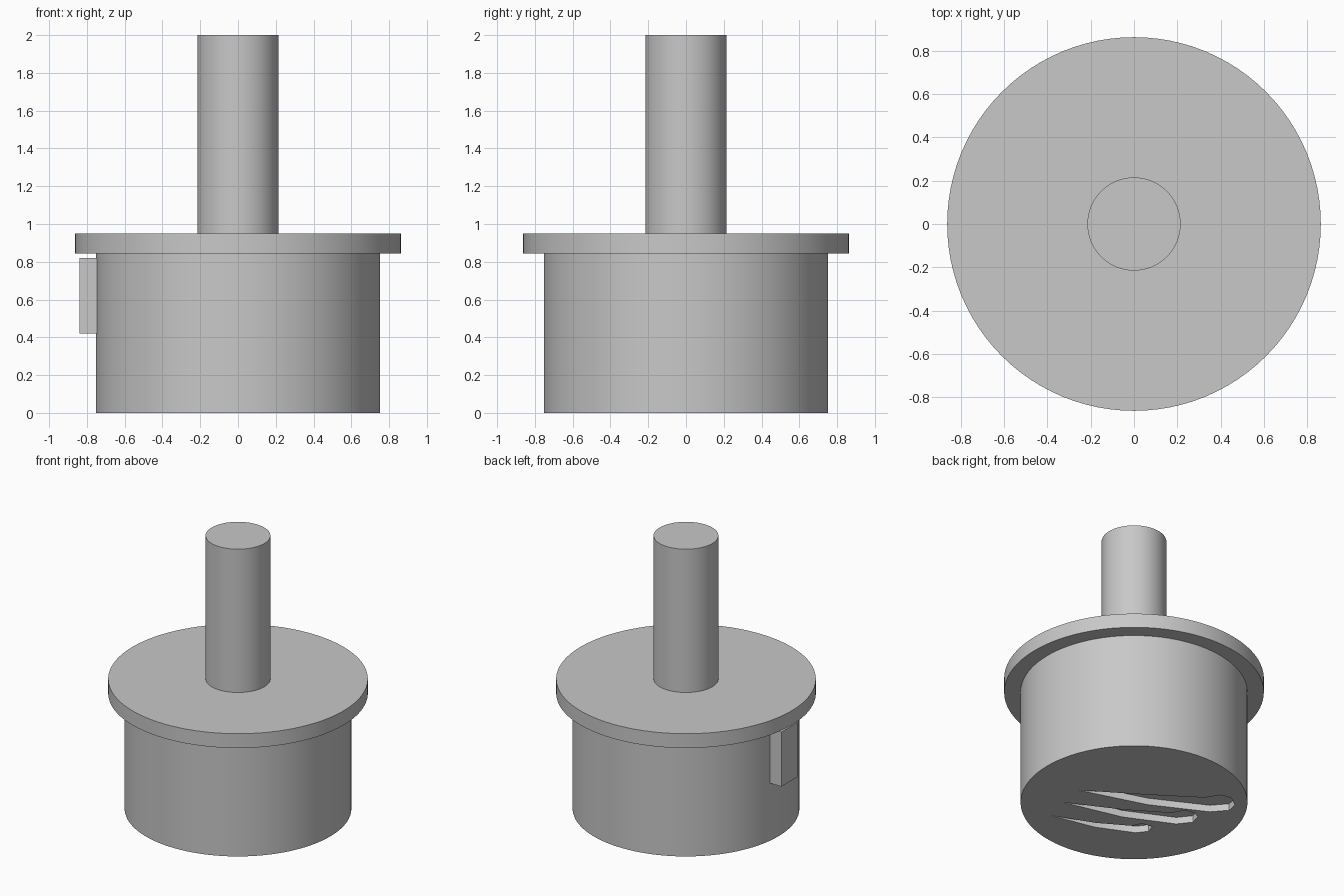
import bpy, bmesh, math

cube = bpy.data.objects.get("Cube")
if cube:
    bpy.data.objects.remove(cube, do_unlink=True)

# Single plain grey material
grey = bpy.data.materials.new("plain grey")
grey.use_nodes = True
colour = (0.58, 0.58, 0.58, 1)
grey.diffuse_color = colour
grey.node_tree.nodes["Principled BSDF"].inputs["Base Color"].default_value = colour


def select_only(obj):
    bpy.ops.object.select_all(action='DESELECT')
    obj.select_set(True)
    bpy.context.view_layer.objects.active = obj


def cylinder(name, radius, bottom, top):
    bpy.ops.mesh.primitive_cylinder_add(
        vertices=96, radius=radius, depth=top - bottom,
        location=(0, 0, (bottom + top) / 2))
    obj = bpy.context.object
    obj.name = name
    obj.data.materials.append(grey)
    return obj


def groove_cutter(tip, length, width, near):
    """Prism with a pointed tip, a gentle bend and a rounded wide end."""
    outline = [(0, 0), (0.45, near * 0.8), (0.8, near), (0.9, near - 0.2),
               (0.97, near - 0.05), (1, 0.5), (0.97, 0.85), (0.85, 1),
               (0.45, 0.72)]
    bm = bmesh.new()
    verts = [bm.verts.new((tip[0] - f * length, tip[1] - g * width, -depth))
             for f, g in outline]
    face = bm.faces.new(verts)
    side = bmesh.ops.extrude_face_region(bm, geom=[face])["geom"]
    for v in side:
        if isinstance(v, bmesh.types.BMVert):
            v.co.z = depth
    bmesh.ops.recalc_face_normals(bm, faces=bm.faces)
    mesh = bpy.data.meshes.new("groove_cutter")
    bm.to_mesh(mesh)
    bm.free()
    mesh.materials.append(grey)
    obj = bpy.data.objects.new("groove_cutter", mesh)
    obj.rotation_euler.z = math.radians(-35)
    obj.hide_render = True
    bpy.context.collection.objects.link(obj)
    return obj


# Main turned parts
body = cylinder("body", 0.753, 0, 0.85)
flange = cylinder("flange", 0.862, 0.845, 0.95)
shaft = cylinder("shaft", 0.215, 0.94, 2)

# Three curved grooves sunk into the underside
depth = 0.05
grooves = [((0.38, 0.13), 1.05, 0.21, 0.12),
           ((0.47, -0.04), 0.91, 0.22, 0.35),
           ((0.54, -0.22), 0.69, 0.18, 0.5)]
for groove in grooves:
    cutter = groove_cutter(*groove)
    select_only(body)
    cut = body.modifiers.new("groove", 'BOOLEAN')
    cut.operation = 'DIFFERENCE'
    cut.solver = 'EXACT'
    cut.object = cutter
    bpy.context.view_layer.update()
    bpy.ops.object.modifier_apply(modifier=cut.name)
    bpy.data.objects.remove(cutter, do_unlink=True)

# Locating key on the side wall
inner, outer, low, high = -0.72, -0.838, 0.42, 0.82
bpy.ops.mesh.primitive_cube_add(
    size=1, location=((inner + outer) / 2, 0, (low + high) / 2))
key = bpy.context.object
key.name = "side_key"
key.dimensions = (inner - outer, 0.185, high - low)
key.data.materials.append(grey)
select_only(key)
bpy.ops.object.transform_apply(location=False, rotation=False, scale=True)

# Smooth walls with crisp rims
for part in (body, flange, shaft):
    select_only(part)
    bpy.ops.object.shade_smooth_by_angle(angle=math.radians(30))
